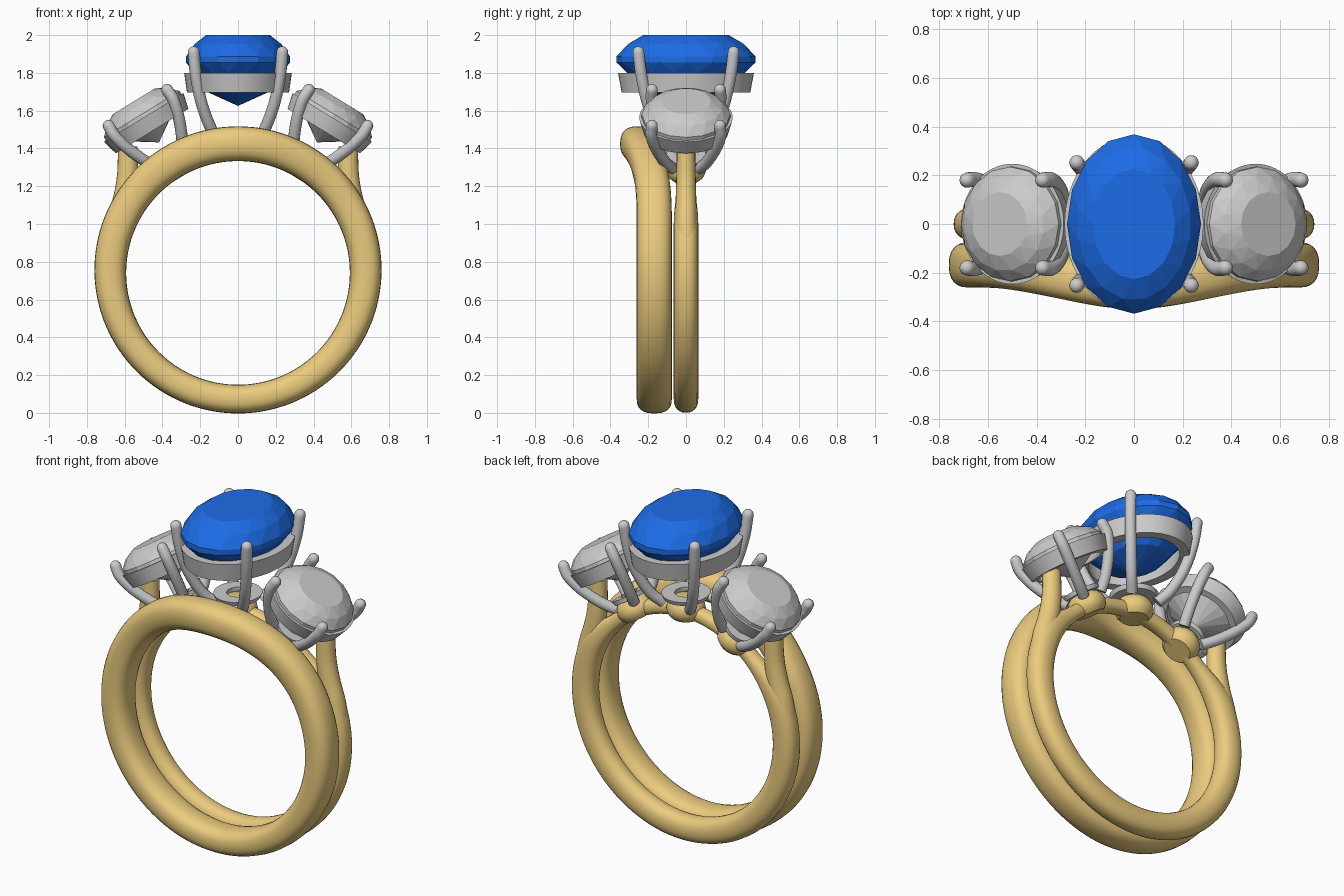
import bpy, bmesh
from math import sin, cos, pi, radians, sqrt, copysign
from mathutils import Vector, Matrix

if "Cube" in bpy.data.objects:
    bpy.data.objects.remove(bpy.data.objects["Cube"])


def material(name, color):
    m = bpy.data.materials.new(name)
    m.diffuse_color = color
    m.use_nodes = True
    m.node_tree.nodes["Principled BSDF"].inputs["Base Color"].default_value = m.diffuse_color
    return m


GOLD = material("yellow_gold", (0.83, 0.60, 0.21, 1))
BLUE = material("blue_gem", (0.012, 0.15, 0.80, 1))
HOLE_Z, HOLE_R = 0.741, 0.592          # finger hole


def finish(name, bm, mat=None, smooth=True, matrix=None):
    bmesh.ops.recalc_face_normals(bm, faces=bm.faces)
    me = bpy.data.meshes.new(name)
    bm.to_mesh(me)
    bm.free()
    ob = bpy.data.objects.new(name, me)
    bpy.context.collection.objects.link(ob)
    if matrix:
        ob.matrix_world = matrix
    if mat:
        me.materials.append(mat)
    if smooth:
        bpy.ops.object.select_all(action='DESELECT')
        ob.select_set(True)
        bpy.context.view_layer.objects.active = ob
        bpy.ops.object.shade_smooth_by_angle(angle=radians(35))
    return ob


def loft(name, rings, closed=False, **kw):
    """Skin equal rings of points; open lofts get end caps."""
    bm = bmesh.new()
    vs = [[bm.verts.new(p) for p in r] for r in rings]
    n = len(vs[0])
    for i in range(len(vs) if closed else len(vs) - 1):
        a, b = vs[i], vs[(i + 1) % len(vs)]
        for j in range(n):
            k = (j + 1) % n
            bm.faces.new((a[j], a[k], b[k], b[j]))
    if not closed:
        bm.faces.new(vs[0])
        bm.faces.new(vs[-1])
    return finish(name, bm, **kw)


def smoothstep(t):
    t = max(0.0, min(1.0, t))
    return t * t * (3 - 2 * t)


def band(name, shape, power, n=128, m=24):
    """Ring around the finger hole; shape(a) gives half depth, half width, y."""
    rings = []
    for i in range(n):
        a = 2 * pi * i / n                 # measured from the top
        h, w, y = shape(a)
        ring = []
        for j in range(m):
            c, s = cos(2 * pi * j / m), sin(2 * pi * j / m)
            c = copysign(abs(c) ** (2 / power), c)
            s = copysign(abs(s) ** (2 / power), s)
            r = HOLE_R + h + h * c
            ring.append((r * sin(a), y + w * s, HOLE_Z + r * cos(a)))
        rings.append(ring)
    return loft(name, rings, closed=True, mat=GOLD)


def spline(pts, steps=6):
    """Catmull-Rom through points (extra components such as radii ride along)."""
    p = [Vector(q) for q in pts]
    p = [2 * p[0] - p[1]] + p + [2 * p[-1] - p[-2]]
    out = []
    for i in range(1, len(p) - 2):
        a, b, c, d = p[i - 1:i + 3]
        for k in range(steps):
            t = k / steps
            out.append(0.5 * (2 * b + (c - a) * t + (2 * a - 5 * b + 4 * c - d) * t * t
                              + (3 * b - a - 3 * c + d) * t ** 3))
    return out + [p[-2]]


def tube(name, pts, radii, dome=True, m=14, **kw):
    """Tube with (side, y) radii blended start to end and a domed tip."""
    c = spline(pts)
    rings = []

    def ring(o, t, ru, rv):
        u = Vector((0, 1, 0)).cross(t).normalized()
        v = t.cross(u)
        rings.append([o + u * ru * cos(2 * pi * j / m) + v * rv * sin(2 * pi * j / m)
                      for j in range(m)])

    for i, o in enumerate(c):
        t = (c[min(i + 1, len(c) - 1)] - c[max(i - 1, 0)]).normalized()
        f = i / (len(c) - 1)
        ru, rv = (radii[0][k] * (1 - f) + radii[1][k] * f for k in (0, 1))
        ring(o, t, ru, rv)
    if dome:
        for q in (20, 40, 60, 80):
            q = radians(q)
            ring(o + t * ru * sin(q), t, ru * cos(q), rv * cos(q))
    return loft(name, rings, **kw)


def ellipse(rx, ry, z, n=64, off=0.0):
    return [(rx * cos(2 * pi * (i + off) / n), ry * sin(2 * pi * (i + off) / n), z)
            for i in range(n)]


def gem(name, rx, ry, levels, culet, mat, matrix):
    """Faceted stone: convex hull of rings (scale, height, facet offset)."""
    bm = bmesh.new()
    for s, z, off in levels:
        for p in ellipse(rx * s, ry * s, z, 16, off):
            bm.verts.new(p)
    bm.verts.new((0, 0, culet))
    bmesh.ops.convex_hull(bm, input=bm.verts)
    bmesh.ops.dissolve_limit(bm, angle_limit=radians(1), verts=bm.verts, edges=bm.edges)
    finish(name, bm, mat=mat, smooth=False, matrix=matrix)


def hoop(name, profile, matrix):
    loft(name, [ellipse(*p) for p in profile], closed=True, matrix=matrix)


def setting(name, angle, rx, ry, levels, culet, mat, seat, base, prong, prong_r):
    """Stone, seat, base ring, prongs and gold bead along one radial axis."""
    M = Matrix.Translation((0, 0, 0.75)) @ Matrix.Rotation(radians(angle), 4, 'Y')
    gem(name + "_stone", rx, ry, levels, culet, mat, M)
    hoop(name + "_seat", seat, M)
    hoop(name + "_base_ring", base, M)
    for i, (sx, sy) in enumerate([(1, 1), (1, -1), (-1, 1), (-1, -1)]):
        tube(f"{name}_prong_{i + 1}", [(sx * x, sy * y, z) for x, y, z in prong],
             [(prong_r, prong_r)] * 2, matrix=M)
    bead = [(.078, .583), (.098, .605), (.108, .635), (.102, .665), (.085, .69), (.06, .705)]
    loft(name + "_bead", [ellipse(r, r, z, 32) for r, z in bead], mat=GOLD, matrix=M)


# Front band, sweeping forward around the centre stone
def front_shape(a):
    x = abs(sin(a)) * 0.68
    bend = smoothstep(1 - x / 0.62) if cos(a) > 0 else 0
    return 0.084 + 0.008 * cos(a), 0.093, -0.168 - 0.088 * bend


band("front_band", front_shape, 2.5)


# Back shank, thinning to a slim bridge under the stones
def shank_shape(a):
    e = smoothstep((min(a, 2 * pi - a) - radians(42)) / radians(25))
    return 0.042 + 0.032 * e, 0.046 + 0.019 * e, 0


band("back_shank", shank_shape, 2.3)

# Shoulders rising to the side stones
for side, s in (("left", -1), ("right", 1)):
    path = [(.667, .80), (.642, .98), (.605, 1.12), (.585, 1.25), (.583, 1.41)]
    tube(side + "_shoulder", [(s * x, 0, z) for x, z in path],
         [(.068, .062), (.052, .048)], dome=False, m=20, mat=GOLD)

# Centre oval stone
setting("centre", 0, .275, .368,
        [(.615, 1.25, 0), (.85, 1.203, .5), (1, 1.137, 0), (1, 1.105, 0),
         (.86, 1.05, .5), (.56, .945, 0)], .875, BLUE,
        [(.285, .36, 1.05), (.27, .34, .945), (.215, .285, .945), (.235, .31, 1.05)],
        [(.13, .14, .73), (.12, .13, .705), (.06, .065, .705), (.06, .065, .73)],
        [(.09, .09, .68), (.14, .145, .75), (.19, .20, .88), (.222, .235, 1.03),
         (.235, .252, 1.16)], .031)

# Round side stones
for side, s in (("left", -1), ("right", 1)):
    setting(side, s * 31.5, .235, .235,
            [(.56, 1.055, 0), (.82, 1.022, .5), (1, .975, 0), (1, .955, 0),
             (.52, .885, .5)], .80, None,
            [(.247, .247, .955), (.225, .225, .87), (.185, .185, .87), (.21, .21, .955)],
            [(.105, .105, .725), (.1, .1, .70), (.05, .05, .70), (.05, .05, .725)],
            [(.07, .07, .68), (.11, .11, .745), (.155, .155, .85), (.182, .182, .95),
             (.182, .18, 1.015)], .031)
